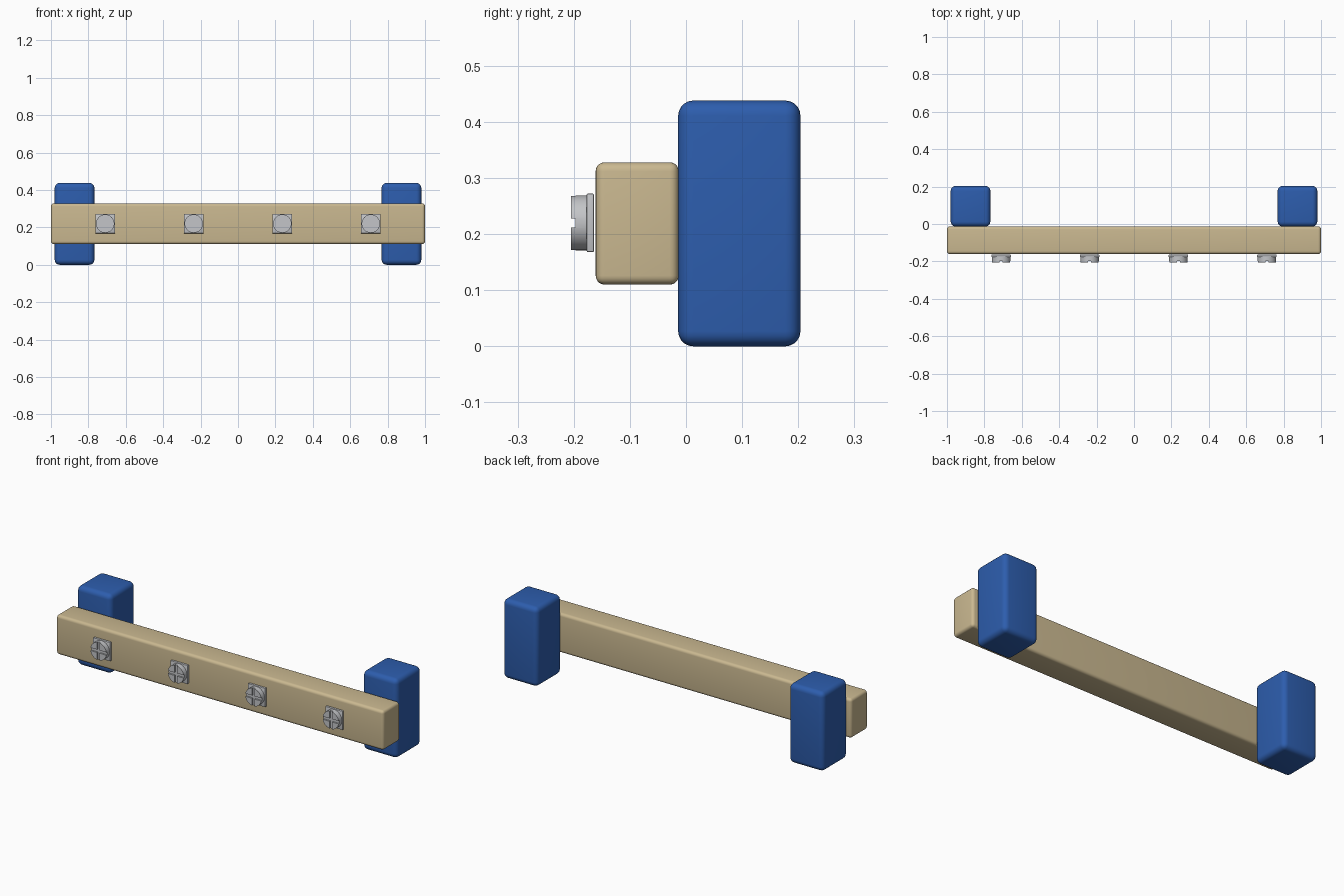
import bpy, bmesh
from math import radians
from mathutils import Matrix, Vector

if "Cube" in bpy.data.objects:
    bpy.data.objects.remove(bpy.data.objects["Cube"], do_unlink=True)


def material(name, rgb, metallic=0.0):
    mat = bpy.data.materials.new(name)
    mat.use_nodes = True
    mat.diffuse_color = (*rgb, 1)
    bsdf = next(n for n in mat.node_tree.nodes if n.type == 'BSDF_PRINCIPLED')
    bsdf.inputs["Base Color"].default_value = (*rgb, 1)
    bsdf.inputs["Roughness"].default_value = 0.6
    return mat


BLUE = material("blue paint", (0.026, 0.11, 0.42))
TAN = material("tan wood", (0.59, 0.48, 0.28))
GREY = material("grey metal", (0.55, 0.56, 0.58))


def add_object(name, bm, mat=None):
    bmesh.ops.recalc_face_normals(bm, faces=bm.faces)
    mesh = bpy.data.meshes.new(name)
    bm.to_mesh(mesh)
    bm.free()
    obj = bpy.data.objects.new(name, mesh)
    bpy.context.collection.objects.link(obj)
    if mat:
        mesh.materials.append(mat)
    return obj


def shade(obj, angle=35):
    bpy.ops.object.select_all(action='DESELECT')
    obj.select_set(True)
    bpy.context.view_layer.objects.active = obj
    bpy.ops.object.shade_smooth_by_angle(angle=radians(angle))


def rounded_box(name, low, high, radius, mat, segments=5):
    low, high = Vector(low), Vector(high)
    bm = bmesh.new()
    bmesh.ops.create_cube(bm, size=1)
    bmesh.ops.scale(bm, vec=high - low, verts=bm.verts)
    bmesh.ops.translate(bm, vec=(low + high) / 2, verts=bm.verts)
    bmesh.ops.bevel(bm, geom=bm.edges[:], offset=radius, segments=segments,
                    profile=0.5, affect='EDGES')
    obj = add_object(name, bm, mat)
    shade(obj)
    return obj


def cross_cutter(half_width, reach, y_front, y_floor):
    # Plus-shaped outline, extruded along y
    bm = bmesh.new()
    corner = [(reach, -half_width), (reach, half_width), (half_width, half_width)]
    verts = []
    for turn in range(4):
        rot = Matrix.Rotation(radians(90 * turn), 2)
        for p in corner:
            q = rot @ Vector(p)
            verts.append(bm.verts.new((q.x, y_front, q.y)))
    face = bm.faces.new(verts)
    ext = bmesh.ops.extrude_face_region(bm, geom=[face])
    moved = [v for v in ext["geom"] if isinstance(v, bmesh.types.BMVert)]
    bmesh.ops.translate(bm, vec=(0, y_floor - y_front, 0), verts=moved)
    cutter = add_object("slot_cutter", bm)
    cutter.hide_render = True
    return cutter


# Horizontal plank
rounded_box("plank", (-1, -0.161, 0.11), (1, -0.013, 0.328), 0.016, TAN)

# End blocks behind the plank
for side, sign in (("left", 1), ("right", -1)):
    xs = sorted((0.768 * sign, 0.98 * sign))
    rounded_box(side + "_block", (xs[0], -0.014, 0), (xs[1], 0.204, 0.438),
                0.027, BLUE)

# Screw head with a cross slot
SCREW_Z = 0.22
FRONT, BACK = -0.205, -0.174
bm = bmesh.new()
bmesh.ops.create_cone(bm, cap_ends=True, segments=32, radius1=0.049,
                      radius2=0.049, depth=BACK - FRONT,
                      matrix=Matrix.Translation((0, (FRONT + BACK) / 2, 0))
                      @ Matrix.Rotation(radians(90), 4, 'X'))
head = add_object("screw_head_1", bm, GREY)
cutter = cross_cutter(0.008, 0.08, FRONT - 0.02, FRONT + 0.008)
cut = head.modifiers.new("slots", 'BOOLEAN')
cut.operation = 'DIFFERENCE'
cut.solver = 'EXACT'
cut.object = cutter
bpy.context.view_layer.objects.active = head
bpy.ops.object.modifier_apply(modifier=cut.name)
bpy.data.objects.remove(cutter, do_unlink=True)
shade(head)

# Four screws, each on a square washer
for i, x in enumerate((-0.71, -0.237, 0.237, 0.71)):
    screw = head
    if i:
        screw = bpy.data.objects.new(f"screw_head_{i + 1}", head.data)
        bpy.context.collection.objects.link(screw)
    screw.location = (x, 0, SCREW_Z)
    half = 0.052
    rounded_box(f"washer_{i + 1}", (x - half, -0.177, SCREW_Z - half),
                (x + half, -0.164, SCREW_Z + half), 0.002, GREY, 2)
